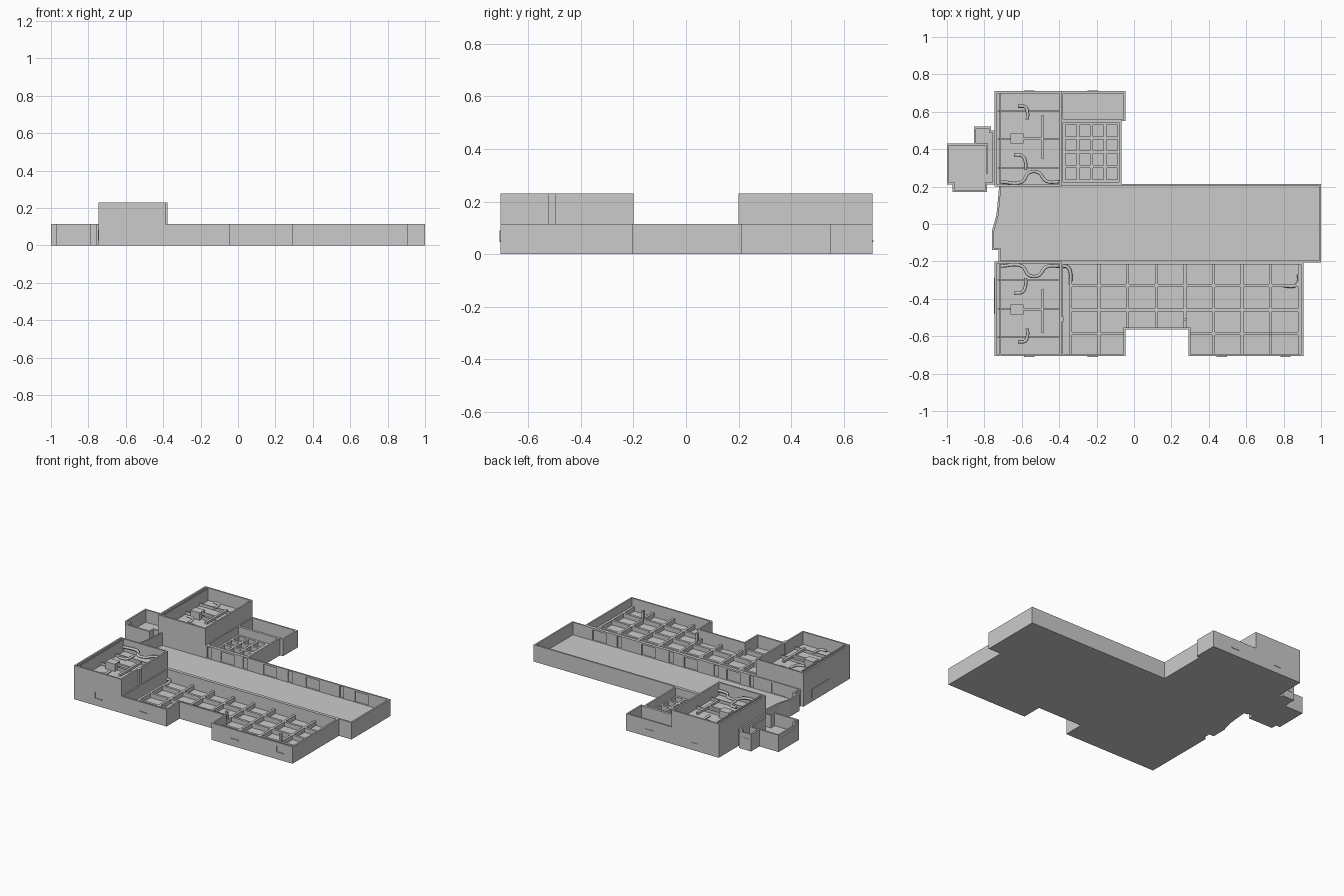
import bpy, bmesh

if "Cube" in bpy.data.objects:
    bpy.data.objects.remove(bpy.data.objects["Cube"], do_unlink=True)

GREY = bpy.data.materials.new("plain grey")
GREY.use_nodes = True
GREY.diffuse_color = (0.6, 0.6, 0.6, 1)
GREY.node_tree.nodes["Principled BSDF"].inputs["Base Color"].default_value = (0.6, 0.6, 0.6, 1)

LOW, TALL = 0.115, 0.23      # wall tops
FLOOR, UPPER = 0.03, 0.145   # floor levels
WALL = 0.011


def add_object(name, data):
    ob = bpy.data.objects.new(name, data)
    data.materials.append(GREY)
    bpy.context.collection.objects.link(ob)
    return ob


def room(name, outline, floor, top):
    """Open-topped room: extruded plan with its top inset and sunk to the floor."""
    bm = bmesh.new()
    base = bm.faces.new([bm.verts.new((x, y, 0)) for x, y in outline])
    ext = bmesh.ops.extrude_face_region(bm, geom=[base], use_keep_orig=True)
    lid = [g for g in ext["geom"] if isinstance(g, bmesh.types.BMFace)][0]
    for v in lid.verts:
        v.co.z = top
    bmesh.ops.recalc_face_normals(bm, faces=bm.faces[:])
    bmesh.ops.inset_region(bm, faces=[lid], thickness=WALL, use_even_offset=True)
    ext = bmesh.ops.extrude_discrete_faces(bm, faces=[lid])
    sunk = ext["faces"][0]
    for v in sunk.verts:
        v.co.z = floor
    bmesh.ops.recalc_face_normals(bm, faces=bm.faces[:])
    me = bpy.data.meshes.new(name)
    bm.to_mesh(me)
    bm.free()
    return add_object(name, me)


def rect(x0, x1, y0, y1):
    return [(x0, y0), (x1, y0), (x1, y1), (x0, y1)]


def boxes(name, spans):
    """One object made of boxes given as (x0, x1, y0, y1, z0, z1)."""
    bm = bmesh.new()
    for x0, x1, y0, y1, z0, z1 in spans:
        cube = bmesh.ops.create_cube(bm, size=1)
        for v in cube["verts"]:
            v.co = (x1 if v.co.x > 0 else x0,
                    y1 if v.co.y > 0 else y0,
                    z1 if v.co.z > 0 else z0)
    me = bpy.data.meshes.new(name)
    bm.to_mesh(me)
    bm.free()
    return add_object(name, me)


def pipe(name, points, z):
    cu = bpy.data.curves.new(name, "CURVE")
    cu.dimensions = "3D"
    cu.bevel_depth = 0.009
    cu.bevel_resolution = 1
    cu.resolution_u = 5
    cu.use_fill_caps = True
    sp = cu.splines.new("BEZIER")
    sp.bezier_points.add(len(points) - 1)
    for bp, (x, y) in zip(sp.bezier_points, points):
        bp.co = (x, y, z)
        bp.handle_left_type = bp.handle_right_type = "AUTO"
    return add_object(name, cu)


# Main hall with its bent west end
hall = room("main_hall", [(-0.725, -0.205), (1.0, -0.205), (1.0, 0.213), (-0.72, 0.213),
                          (-0.735, 0.05), (-0.76, -0.04), (-0.76, -0.14), (-0.725, -0.14)],
            FLOOR, LOW)

# Shallow doorways and niches cut into the hall's long walls
cuts = []
for y0, y1 in ((-0.202, -0.18), (0.19, 0.21)):
    for x in (-0.56, -0.22, 0.1, 0.42, 0.79):
        cuts.append((x - 0.05, x + 0.05, y0, y1, FLOOR + 0.002, LOW - 0.012))
    for x in (-0.36, -0.09, 0.25, 0.64):
        cuts.append((x - 0.015, x + 0.015, y0, y1, FLOOR + 0.002, LOW - 0.006))
cutter = boxes("doorway_cutter", cuts)
cutter.hide_render = True
cutter.hide_viewport = True
cutter.display_type = "WIRE"
cut = hall.modifiers.new("doorways", "BOOLEAN")
cut.operation = "DIFFERENCE"
cut.solver = "EXACT"
cut.object = cutter

# Front wing with a notch in its outer wall
room("front_wing", [(-0.39, -0.705), (-0.045, -0.705), (-0.045, -0.565), (0.292, -0.565),
                    (0.292, -0.705), (0.905, -0.705), (0.905, -0.205), (-0.39, -0.205)], FLOOR, LOW)

# Back wing: tiled yard and a closed end room
room("back_wing", rect(-0.39, -0.068, 0.213, 0.555), FLOOR, LOW)
room("back_room", rect(-0.39, -0.045, 0.55, 0.71), FLOOR, LOW)

# Two tall corner blocks
room("front_tall_block", rect(-0.745, -0.387, -0.705, -0.2), UPPER, TALL)
room("back_tall_block", rect(-0.745, -0.387, 0.2, 0.71), UPPER, TALL)

# West annex, one stepped plan
room("west_annex", [(-0.745, 0.21), (-0.745, 0.5), (-0.765, 0.5), (-0.765, 0.52), (-0.855, 0.52),
                    (-0.855, 0.43), (-1.0, 0.43), (-1.0, 0.21), (-0.97, 0.21), (-0.97, 0.17),
                    (-0.785, 0.17), (-0.785, 0.21)], FLOOR, LOW)
boxes("annex_partition", [(-0.855, -0.79, 0.42, 0.431, FLOOR, LOW),
                          (-0.79, -0.78, 0.27, 0.43, FLOOR, LOW)])
boxes("annex_windows", [(-1.001, -0.999, 0.25, 0.4, 0.03, 0.09),
                        (-0.84, -0.785, 0.519, 0.522, 0.05, 0.08)])

# Raised strips between the floor tiles
HALF = 0.008
zs = (FLOOR - 0.002, FLOOR + 0.03)
grid = []
for i in range(9):
    x = -0.34 + 0.153 * i
    start = -0.56 if -0.05 < x < 0.29 else -0.7
    end = -0.31 if i == 0 else -0.21
    grid.append((x - HALF, x + HALF, start, end, *zs))
for y in (-0.33, -0.46):
    grid.append((-0.34, 0.89, y - HALF, y + HALF, *zs))
for x0, x1 in ((-0.34, -0.05), (0.3, 0.89)):
    grid.append((x0, x1, -0.585 - HALF, -0.585 + HALF, *zs))
boxes("front_floor_strips", grid)

grid = []
for i in range(5):
    x = -0.373 + 0.073 * i
    grid.append((x - HALF, x + HALF, 0.22, 0.55, *zs))
    y = 0.23 + 0.077 * i
    grid.append((-0.38, -0.075, y - HALF, y + HALF, *zs))
boxes("back_floor_strips", grid)

# Pipe bends that join the strip network
pipe("wing_corner_pipe", [(-0.385, -0.225), (-0.355, -0.23), (-0.34, -0.26), (-0.34, -0.32)],
     FLOOR + 0.021)
pipe("wing_end_pipe", [(0.8, -0.33), (0.86, -0.33), (0.88, -0.31), (0.88, -0.27)], FLOOR + 0.021)

# Slim posts standing in the front wing
boxes("wing_posts", [(x - 0.008, x + 0.008, y - 0.008, y + 0.008, FLOOR, LOW)
                     for x, y in ((0.731, -0.585), (0.272, -0.51))])

# Beams, unit and pipes in both tall blocks, mirrored front to back
for side, s in (("front", -1), ("back", 1)):
    def across(x0, x1, y0, y1, z0, z1):
        a, b = sorted((s * y0, s * y1))
        return (x0, x1, a, b, z0, z1)

    boxes(side + "_beams", [across(-0.73, -0.4, y - 0.003, y + 0.003, UPPER, UPPER + 0.02)
                            for y in (0.3, 0.455, 0.605)])
    boxes(side + "_duct", [across(-0.66, -0.59, 0.43, 0.485, UPPER, UPPER + 0.05),
                           across(-0.59, -0.49, 0.449, 0.463, UPPER + 0.03, UPPER + 0.046),
                           across(-0.496, -0.48, 0.35, 0.58, UPPER + 0.03, UPPER + 0.046)])
    boxes(side + "_inner_ledge", [across(-0.72, -0.712, 0.215, 0.695, UPPER, TALL - 0.002)])
    z = UPPER + 0.038
    pipe(side + "_near_hook", [(-0.64, s * 0.37), (-0.595, s * 0.362), (-0.58, s * 0.33),
                               (-0.58, s * 0.29)], z)
    pipe(side + "_far_hook", [(-0.62, s * 0.63), (-0.58, s * 0.625), (-0.57, s * 0.6),
                              (-0.57, s * 0.56)], z)
    pipe(side + "_long_pipe", [(-0.71, s * 0.225), (-0.6, s * 0.225), (-0.56, s * 0.275),
                               (-0.51, s * 0.275), (-0.47, s * 0.23), (-0.4, s * 0.225)], z)

# Thin ledges, uprights and door plate on the outer walls
marks = []
for x in (-0.56, -0.22, 0.47, 0.81):
    marks.append((x - 0.028, x + 0.028, -0.71, -0.704, 0.046, 0.052))
for x in (-0.56, 0.81):
    marks.append((x - 0.028, x - 0.022, -0.71, -0.704, 0.046, 0.09))
boxes("front_ledges", marks)
boxes("back_ledges", [(x - 0.028, x + 0.028, 0.708, 0.713, 0.046, 0.052)
                      for x in (-0.56, -0.22)])
boxes("west_door", [(-0.748, -0.744, -0.48, -0.29, 0.025, 0.085)])

# Shaft on the inner side of the front block
boxes("front_block_shaft", [(-0.4, -0.377, -0.525, -0.495, LOW, TALL)])
